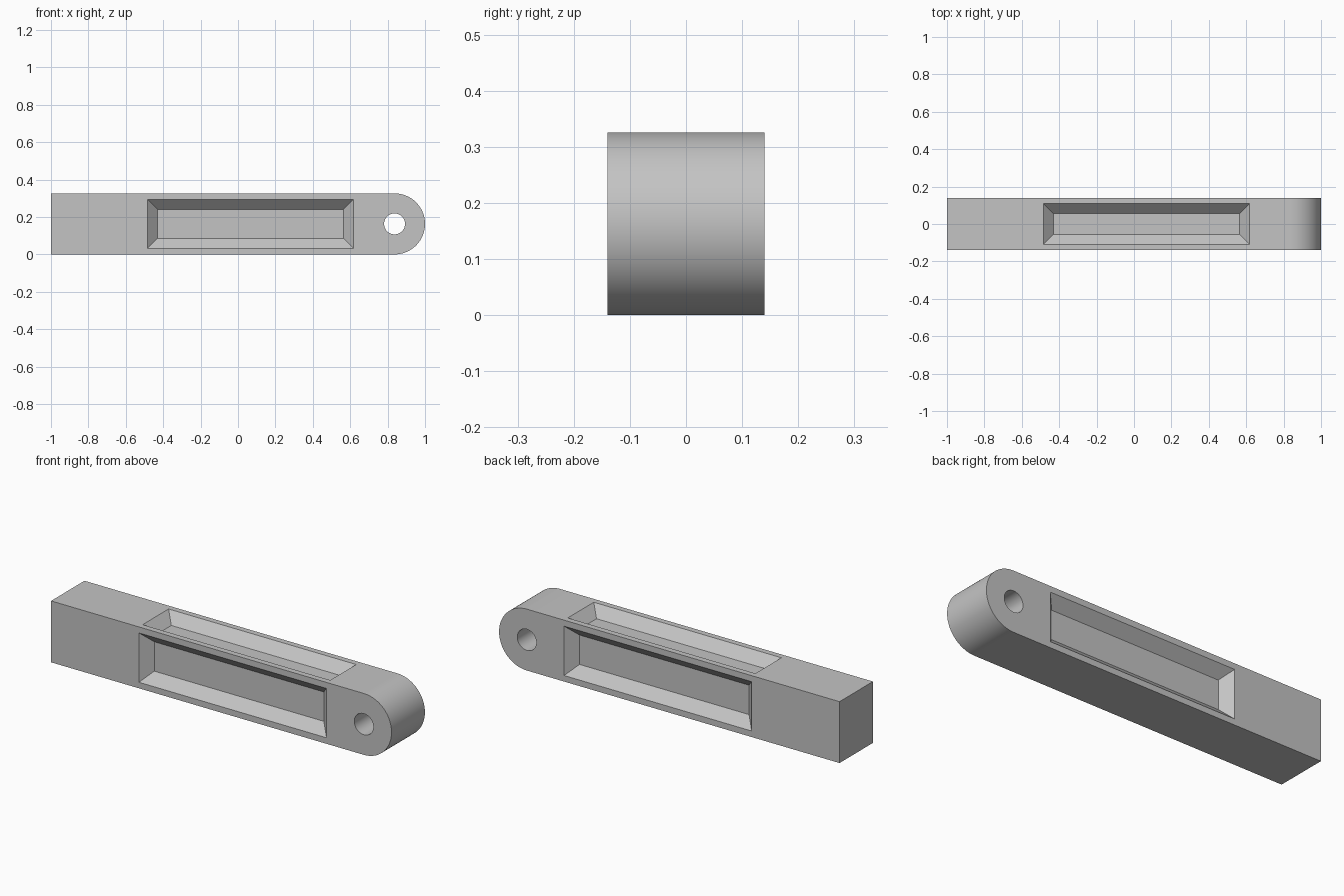
import bpy, bmesh, math
from mathutils import Matrix, Vector

cube = bpy.data.objects.get("Cube")
if cube:
    bpy.data.objects.remove(cube, do_unlink=True)

HALF_W, HEIGHT = 0.14, 0.326
R = HEIGHT / 2
EYE_X = 1 - R
HOLE_R = 0.056
POCKET_X, POCKET_HALF = 0.067, 0.551
DEPTH, RIM, OVER = 0.053, 0.032, 0.01

grey = bpy.data.materials.new("plain grey")
grey.use_nodes = True
colour = (0.55, 0.55, 0.55, 1)
grey.diffuse_color = colour
grey.node_tree.nodes["Principled BSDF"].inputs["Base Color"].default_value = colour


def make_object(name, bm):
    bmesh.ops.recalc_face_normals(bm, faces=bm.faces)
    mesh = bpy.data.meshes.new(name)
    bm.to_mesh(mesh)
    bm.free()
    mesh.materials.append(grey)
    obj = bpy.data.objects.new(name, mesh)
    bpy.context.collection.objects.link(obj)
    return obj


def loft(name, lower, upper, matrix=Matrix()):
    """Close a solid between two matching rings of points."""
    bm = bmesh.new()
    a = [bm.verts.new(matrix @ Vector(p)) for p in lower]
    b = [bm.verts.new(matrix @ Vector(p)) for p in upper]
    bm.faces.new(a)
    bm.faces.new(b)
    for i in range(len(a)):
        j = (i + 1) % len(a)
        bm.faces.new((a[i], a[j], b[j], b[i]))
    return make_object(name, bm)


def prism(name, profile, half):
    return loft(name, [(x, -half, z) for x, z in profile],
                [(x, half, z) for x, z in profile])


def arc(radius, start, end, steps):
    angles = [start + (end - start) * i / steps for i in range(steps + 1)]
    return [(EYE_X + radius * math.cos(t), R + radius * math.sin(t)) for t in angles]


def pocket(name, half_height, matrix):
    """Tapered cutter; local z points out of the face being cut."""
    def ring(grow, z):
        x, y = POCKET_HALF + grow, half_height + grow
        return [(-x, -y, z), (x, -y, z), (x, y, z), (-x, y, z)]
    return loft(name, ring(-DEPTH, -DEPTH), ring(OVER, OVER), matrix)


# Bar with one square end and one rounded end
bar = prism("bar", [(-1, HEIGHT), (-1, 0)] + arc(R, -math.pi / 2, math.pi / 2, 48), HALF_W)

# Cutters: pin hole, two side pockets and a top pocket
cutters = [prism("pin_hole_cutter", arc(HOLE_R, 0, math.tau, 48)[:-1], HALF_W * 2)]
for name, side in (("front", 1), ("back", -1)):
    place = Matrix.Translation((POCKET_X, -side * HALF_W, R))
    turn = Matrix.Rotation(side * math.pi / 2, 4, "X")
    cutters.append(pocket(name + "_pocket_cutter", R - RIM, place @ turn))
cutters.append(pocket("top_pocket_cutter", HALF_W - RIM + 0.001,
                      Matrix.Translation((POCKET_X, 0, HEIGHT))))

# Cut the bar, then smooth only its curved surfaces
bpy.ops.object.select_all(action="DESELECT")
bpy.context.view_layer.objects.active = bar
bar.select_set(True)
for cutter in cutters:
    cutter.hide_render = True
    mod = bar.modifiers.new(cutter.name, "BOOLEAN")
    mod.operation, mod.solver, mod.object = "DIFFERENCE", "EXACT", cutter
    bpy.ops.object.modifier_apply(modifier=mod.name)
    bpy.data.objects.remove(cutter, do_unlink=True)
bpy.ops.object.shade_smooth_by_angle(angle=math.radians(30))
